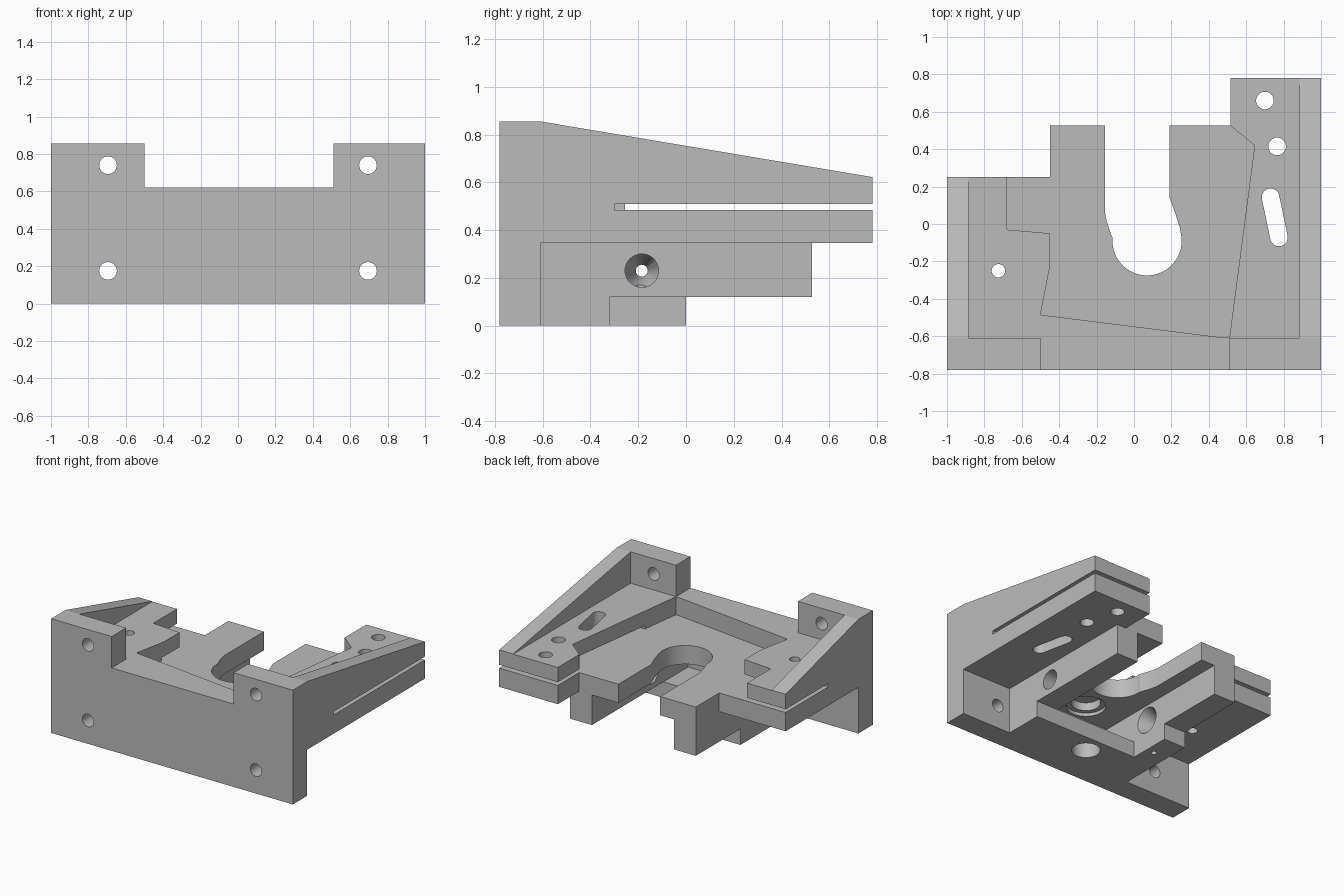
import bpy, bmesh, math
from mathutils import Vector

if "Cube" in bpy.data.objects:
    bpy.data.objects.remove(bpy.data.objects["Cube"], do_unlink=True)

grey = bpy.data.materials.new("plain grey")
grey.use_nodes = True
grey.diffuse_color = (0.5, 0.5, 0.5, 1)
grey.node_tree.nodes["Principled BSDF"].inputs["Base Color"].default_value = (0.5, 0.5, 0.5, 1)


def prism(name, points, axis, low, high):
    """Extrude a 2D profile along an axis; points use the other two axes in order."""
    def place(p, h):
        v = list(p)
        v.insert("xyz".index(axis), h)
        return Vector(v)
    bm = bmesh.new()
    bottom = bm.faces.new([bm.verts.new(place(p, low)) for p in points])
    grown = bmesh.ops.extrude_face_region(bm, geom=[bottom])["geom"]
    shift = place((0, 0), high - low)
    bmesh.ops.translate(bm, vec=shift, verts=[g for g in grown if isinstance(g, bmesh.types.BMVert)])
    bmesh.ops.recalc_face_normals(bm, faces=bm.faces)
    mesh = bpy.data.meshes.new(name)
    bm.to_mesh(mesh)
    bm.free()
    mesh.materials.append(grey)
    obj = bpy.data.objects.new(name, mesh)
    bpy.context.scene.collection.objects.link(obj)
    return obj


def box(name, x, y, z):
    return prism(name, [(x[0], y[0]), (x[1], y[0]), (x[1], y[1]), (x[0], y[1])], "z", *z)


def arc(center, r, start, end, steps):
    turn = [math.radians(start + (end - start) * i / steps) for i in range(steps + 1)]
    return [(center[0] + r * math.cos(a), center[1] + r * math.sin(a)) for a in turn]


def rod(name, center, r, axis, low, high):
    return prism(name, arc(center, r, 0, 360, 40)[:-1], axis, low, high)


def combine(target, tool, operation):
    mod = target.modifiers.new("combine", "BOOLEAN")
    mod.operation, mod.solver, mod.object = operation, "EXACT", tool
    bpy.context.view_layer.objects.active = target
    bpy.ops.object.modifier_apply(modifier=mod.name)
    bpy.data.objects.remove(tool, do_unlink=True)


# Stepped deck outline, recessed later
bracket = prism("mounting_bracket", [
    (-1, -.7), (1, -.7), (1, .78), (.515, .78), (.515, .527), (-.45, .527),
    (-.45, .25), (-1, .25)], "z", .345, .62)

adds = [
    # Front plate with raised corner posts
    prism("front_plate", [(-1, 0), (1, 0), (1, .855), (.51, .855), (.51, .62),
                          (-.5, .62), (-.5, .855), (-1, .855)], "y", -.78, -.61),
    # Rails under the deck, their feet, and the ledge joining them
    box("left_rail", (.41, .59), (-.65, .527), (.12, .4)),
    box("right_rail", (-.45, -.27), (-.65, .527), (.12, .4)),
    box("left_foot", (.41, .59), (-.65, -.32), (0, .2)),
    box("right_foot", (-.45, -.27), (-.65, 0), (0, .2)),
    box("ledge", (-.35, .5), (-.65, -.32), (0, .12)),
]
# Sloping side walls
for name, low, high, back in (("left_wall", .885, 1, .78), ("right_wall", -1, -.885, .25)):
    adds.append(prism(name, [(-.65, .4), (-.65, .855), (-.61, .855), (back, .622), (back, .4)],
                      "x", low, high))
for part in adds:
    combine(bracket, part, "UNION")

# Pocket in the deck and the thin side slots
cuts = [
    prism("recess", [(-.68, .7), (-.68, -.03), (-.45, -.05), (-.45, -.23), (-.5, -.485),
                     (.48, -.608), (.51, -.608), (.645, .42), (.51, .53), (.4, .7)], "z", .485, .7),
    box("left_slot", (.45, 1.1), (-.3, .9), (.485, .51)),
    box("right_slot", (-1.1, -.4), (-.255, .9), (.485, .51)),
]
# Open keyhole notch
cuts.append(prism("notch", [(-.155, .7), (.19, .7), (.19, .14), (.22, .06), (.245, -.02)]
                  + arc((.07, -.09), .185, 5, -185, 32)
                  + [(-.125, -.05), (-.145, .01), (-.155, .06)], "z", .3, .6))
# Bolt holes through the front plate
for x in (-.695, .695):
    for z in (.175, .74):
        cuts.append(rod("bolt_hole", (x, z), .047, "y", -.9, -.5))
# Deck holes and the slanted slot
for x, y, r in ((.7, .66, .047), (.765, .415, .047), (-.725, -.25, .036)):
    cuts.append(rod("deck_hole", (x, y), r, "z", .3, .7))
tilt = math.degrees(math.atan2(.215, -.045)) - 90
cuts.append(prism("slanted_slot", arc((.73, .143), .047, tilt, tilt + 180, 16)
                  + arc((.775, -.072), .047, tilt + 180, tilt + 360, 16), "z", .3, .7))
# Ledge hole, stepped bore above it, and small foot hole
cuts += [
    rod("ledge_hole", (.04, -.46), .097, "z", -.1, .2),
    rod("wide_bore", (.04, -.46), .135, "z", .3, .37),
    rod("narrow_bore", (.04, -.46), .1, "z", .3, .43),
    rod("foot_hole", (-.335, -.19), .02, "z", -.1, .2),
    rod("rail_hole", (-.185, .23), .07, "x", .35, .65),
    rod("pin_hole", (-.185, .23), .025, "x", -.5, -.2),
]
# Tapered bore in the right rail
cone = rod("tapered_bore", (-.185, .23), .1, "x", -.44, -.27 + .01)
for v in cone.data.vertices:
    if v.co.x < -.4:
        v.co.y = -.185 + (v.co.y + .185) * .25
        v.co.z = .23 + (v.co.z - .23) * .25
cuts.append(cone)
for tool in cuts:
    combine(bracket, tool, "DIFFERENCE")

# Smooth bores, crisp edges
bpy.ops.object.select_all(action="DESELECT")
bracket.select_set(True)
bpy.context.view_layer.objects.active = bracket
bpy.ops.object.shade_smooth_by_angle(angle=math.radians(25))
